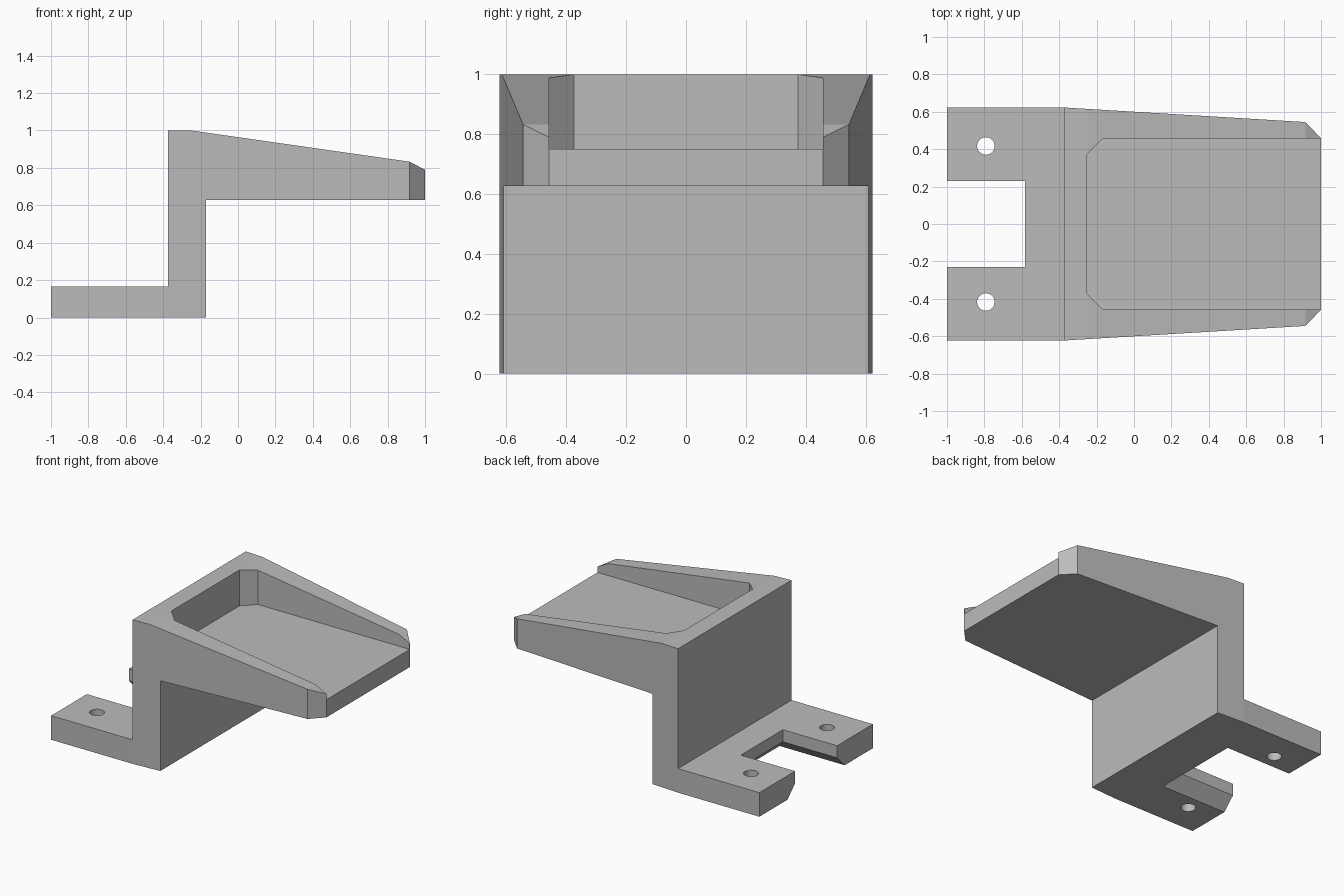
import bpy
import bmesh
from math import cos, sin, tau

cube = bpy.data.objects.get("Cube")
if cube:
    bpy.data.objects.remove(cube, do_unlink=True)

grey = bpy.data.materials.new("plain grey")
grey.use_nodes = True
GREY = (0.5, 0.5, 0.5, 1)
grey.diffuse_color = GREY
grey.node_tree.nodes["Principled BSDF"].inputs["Base Color"].default_value = GREY


def finish(bm, name):
    bmesh.ops.recalc_face_normals(bm, faces=bm.faces[:])
    mesh = bpy.data.meshes.new(name)
    bm.to_mesh(mesh)
    bm.free()
    mesh.materials.append(grey)
    obj = bpy.data.objects.new(name, mesh)
    bpy.context.collection.objects.link(obj)
    return obj


def loft(name, layers):
    """Solid through (outline, height) layers with equal point counts."""
    bm = bmesh.new()
    rings = [[bm.verts.new((x, y, z)) for x, y in outline] for outline, z in layers]
    count = len(rings[0])
    for low, high in zip(rings, rings[1:]):
        for i in range(count):
            j = (i + 1) % count
            bm.faces.new((low[i], low[j], high[j], high[i]))
    bm.faces.new(rings[0])
    bm.faces.new(rings[-1])
    return finish(bm, name)


def cut(target, cutter):
    cutter.hide_render = True
    mod = target.modifiers.new(cutter.name, "BOOLEAN")
    mod.operation = "DIFFERENCE"
    mod.solver = "EXACT"
    mod.object = cutter
    bpy.context.view_layer.objects.active = target
    bpy.ops.object.modifier_apply(modifier=mod.name)
    bpy.data.objects.remove(cutter, do_unlink=True)


# Stepped side profile (x, z); the width tapers towards the tray's open end
WALL, STEP, BEND, TIP = -0.375, -0.17, -0.25, 0.917
WIDE, NARROW, MOUTH = 0.623, 0.545, 0.458
FOOT, UNDER = 0.167, 0.627
profile = [(-1, 0), (WALL, 0), (STEP, 0), (STEP, UNDER), (TIP, UNDER), (1, UNDER),
           (1, 0.79), (TIP, 0.833), (BEND, 1), (WALL, 1), (WALL, FOOT), (-1, FOOT)]


def half_width(x):
    if x <= WALL:
        return WIDE
    if x <= TIP:
        return WIDE + (NARROW - WIDE) * (x - WALL) / (TIP - WALL)
    return MOUTH


# Bracket body: mirrored sides joined across y
bm = bmesh.new()
sides = [[bm.verts.new((x, s * half_width(x), z)) for x, z in profile] for s in (-1, 1)]
for i in range(len(profile)):
    j = (i + 1) % len(profile)
    bm.faces.new((sides[0][i], sides[0][j], sides[1][j], sides[1][i]))
for side in sides:
    for panel in ((0, 1, 10, 11), (1, 2, 3, 4, 7, 8, 9, 10), (4, 5, 6, 7)):
        bm.faces.new([side[i] for i in panel])
bracket = finish(bm, "bracket")

# Open-ended tray pocket with clipped inner corners
P, C = MOUTH - 0.001, 0.083
pocket = [(1.2, -P), (1.2, P), (BEND + C, P), (BEND, P - C), (BEND, C - P), (BEND + C, -P)]
cut(bracket, loft("tray_pocket", [(pocket, 0.75), (pocket, 1.2)]))


# Foot slot, flaring outwards on the underside
def slot(grow):
    x, y = -0.583 + grow, 0.231 + grow
    return [(-1.3, -y), (x, -y), (x, y), (-1.3, y)]


cut(bracket, loft("foot_slot", [(slot(2 * C), -C), (slot(0), C), (slot(0), 0.3)]))

# Screw holes
for s in (-1, 1):
    ring = [(-0.792 + 0.047 * cos(tau * k / 32), s * 0.417 + 0.047 * sin(tau * k / 32))
            for k in range(32)]
    cut(bracket, loft("screw_hole", [(ring, -0.1), (ring, 0.3)]))

# Smooth only the hole walls; all other edges stay sharp
bpy.ops.object.select_all(action="DESELECT")
bracket.select_set(True)
bpy.context.view_layer.objects.active = bracket
bpy.ops.object.shade_smooth_by_angle(angle=0.21)
for face in bracket.data.polygons:
    c = face.center
    hole = abs(face.normal.z) < 0.1 and any(
        (c.x + 0.792) ** 2 + (c.y - s * 0.417) ** 2 < 0.0025 for s in (-1, 1))
    face.use_smooth = hole
